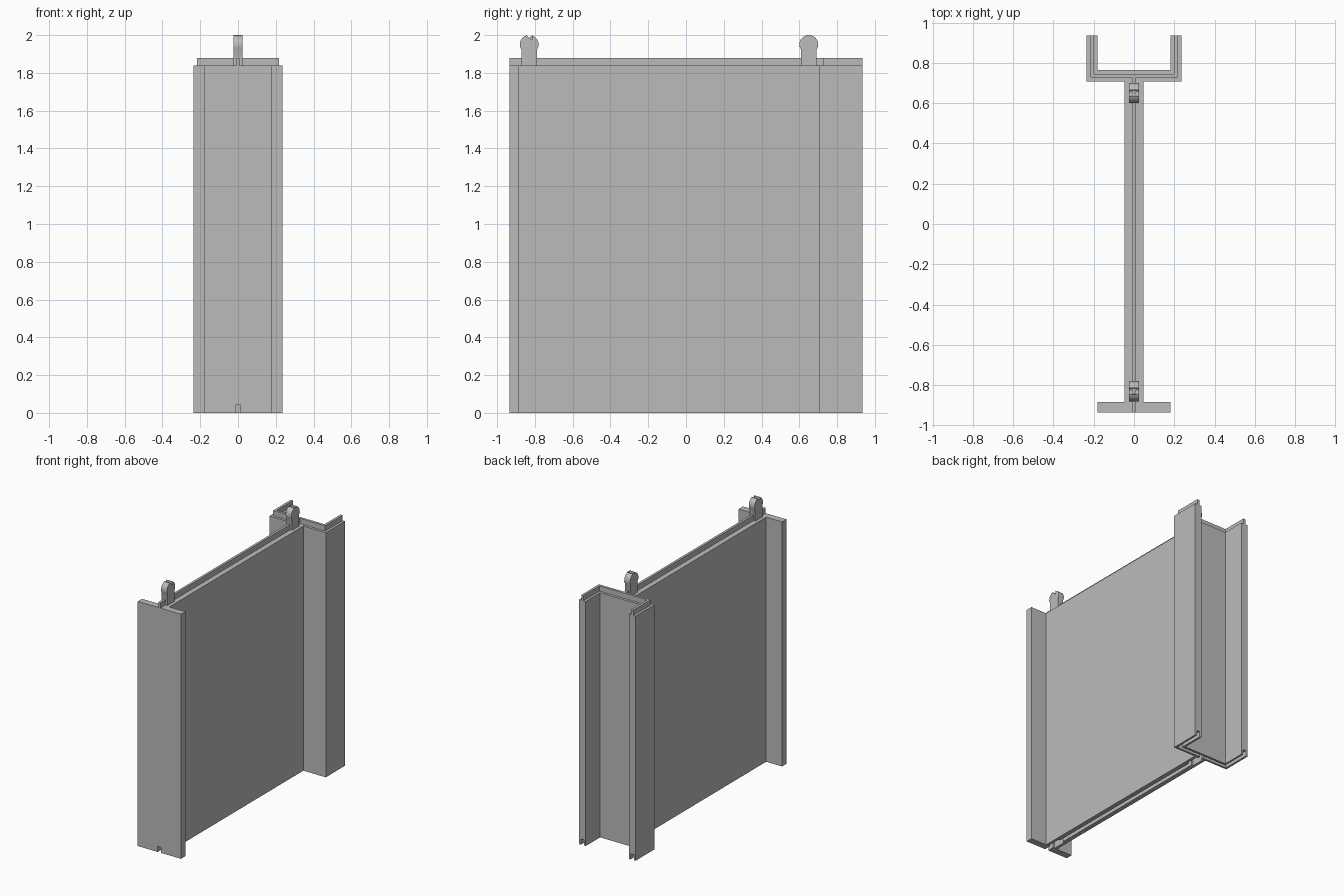
import bpy, bmesh
from math import sin, cos, pi, radians
from mathutils import Vector

cube = bpy.data.objects.get("Cube")
if cube:
    bpy.data.objects.remove(cube, do_unlink=True)

GREY = (0.5, 0.5, 0.5, 1)
plastic = bpy.data.materials.new("grey_plastic")
plastic.use_nodes = True
plastic.diffuse_color = GREY
plastic.node_tree.nodes["Principled BSDF"].inputs["Base Color"].default_value = GREY


def prism(name, points, offset):
    """Extrude a closed 3D outline along offset into a solid object."""
    bm = bmesh.new()
    face = bm.faces.new([bm.verts.new(p) for p in points])
    extruded = bmesh.ops.extrude_face_region(bm, geom=[face])["geom"]
    verts = [g for g in extruded if isinstance(g, bmesh.types.BMVert)]
    bmesh.ops.translate(bm, verts=verts, vec=Vector(offset))
    bmesh.ops.recalc_face_normals(bm, faces=bm.faces)
    mesh = bpy.data.meshes.new(name)
    bm.to_mesh(mesh)
    bm.free()
    mesh.materials.append(plastic)
    obj = bpy.data.objects.new(name, mesh)
    bpy.context.collection.objects.link(obj)
    return obj


def plan(name, half, z0, z1):
    """Mirror the +x half of a plan outline and extrude it upward."""
    outline = half + [(-x, y) for x, y in reversed(half)]
    return prism(name, [(x, y, z0) for x, y in outline], (0, 0, z1 - z0))


def rail(name, half_width, grow, ends, z0, z1):
    """Thin strip following the centre of the panel and the channel walls."""
    outer, inner = 0.216 + grow, 0.198 - grow
    near, far = 0.727 - grow, 0.745 + grow
    half = [(half_width, -ends), (half_width, near), (outer, near),
            (outer, ends), (inner, ends), (inner, far)]
    return plan(name, half, z0, z1)


def cut(target, cutter):
    cutter.hide_render = True
    mod = target.modifiers.new("cut", 'BOOLEAN')
    mod.operation, mod.solver, mod.object = 'DIFFERENCE', 'EXACT', cutter
    bpy.context.view_layer.objects.active = target
    bpy.ops.object.modifier_apply(modifier=mod.name)
    bpy.data.objects.remove(cutter, do_unlink=True)


# Panel with a flat front flange and a U channel at the back
TOP, END = 1.84, 0.935
panel = plan("wall_panel", [
    (0.18, -END), (0.18, -0.884), (0.048, -0.884), (0.048, 0.708),
    (0.235, 0.708), (0.235, END), (0.18, END), (0.18, 0.764)], 0, TOP)

# Tongue on top, matching groove underneath
rail("top_tongue", 0.009, 0, END, TOP, 1.88)
cut(panel, rail("groove_cutter", 0.014, 0.004, END + 0.05, -0.05, 0.042))

# Snap clips on top, with sockets underneath
CLIPS = {"front": -0.83, "back": 0.65}
for side, yc in CLIPS.items():
    socket = [(0.027, yc - 0.052), (0.027, yc + 0.052)]
    cut(panel, plan("socket_cutter", socket, -0.05, 0.165))

    # Half profile: stem, barbed head, rounded crown, then the split
    half = [(0.042, TOP), (0.042, 1.925), (0.05, 1.94)]
    for i in range(8):
        a = radians(72) * i / 7
        half.append((0.05 * cos(a), 1.95 + 0.05 * sin(a)))
    half.append((0.0155, 2.0))
    for i in range(5):
        a = pi / 2 * i / 4
        half.append((0.0155 * cos(a), 1.887 - 0.0155 * sin(a)))
    outline = half + [(-y, z) for y, z in reversed(half[:-1])]
    clip = prism(side + "_clip", [(-0.024, yc + y, z) for y, z in outline],
                 (0.048, 0, 0))
    # Soften the crown edges
    bm = bmesh.new()
    bm.from_mesh(clip.data)
    edges = [e for e in bm.edges
             if all(v.co.z > 1.945 and abs(v.co.y - yc) > 0.0156 for v in e.verts)
             and abs(e.verts[0].co.x - e.verts[1].co.x) < 0.001]
    bmesh.ops.bevel(bm, geom=edges, offset=0.006, segments=2,
                    affect='EDGES', profile=0.5, clamp_overlap=True)
    bm.to_mesh(clip.data)
    bm.free()
    bpy.ops.object.select_all(action='DESELECT')
    clip.select_set(True)
    bpy.context.view_layer.objects.active = clip
    bpy.ops.object.shade_smooth_by_angle(angle=radians(30))
